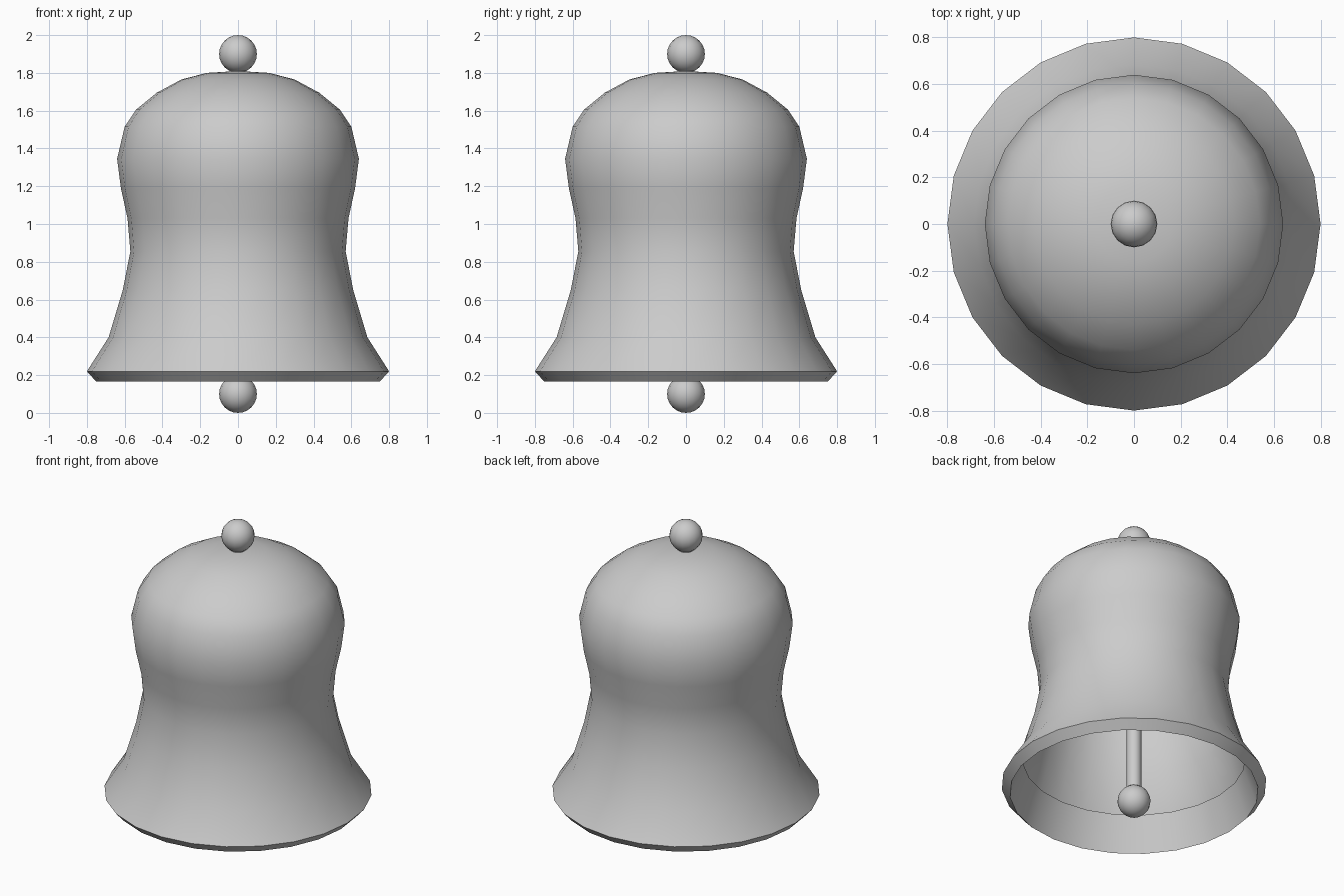
import bpy, bmesh
from math import cos, sin, tau, radians

if "Cube" in bpy.data.objects:
    bpy.data.objects.remove(bpy.data.objects["Cube"])

SIDES = 24


def smooth(obj, angle=40):
    bpy.ops.object.select_all(action='DESELECT')
    obj.select_set(True)
    bpy.context.view_layer.objects.active = obj
    bpy.ops.object.shade_smooth_by_angle(angle=radians(angle))


def lathe(name, profile):
    """Revolve (radius, z) points around the z axis."""
    bm = bmesh.new()
    rings = []
    for r, z in profile:
        if r == 0:
            rings.append([bm.verts.new((0, 0, z))] * SIDES)
        else:
            rings.append([bm.verts.new((r * cos(tau * i / SIDES), r * sin(tau * i / SIDES), z))
                          for i in range(SIDES)])
    for a, b in zip(rings, rings[1:]):
        for i in range(SIDES):
            j = (i + 1) % SIDES
            quad = list(dict.fromkeys([a[i], a[j], b[j], b[i]]))
            bm.faces.new(quad)
    mesh = bpy.data.meshes.new(name)
    bm.to_mesh(mesh)
    bm.free()
    obj = bpy.data.objects.new(name, mesh)
    bpy.context.collection.objects.link(obj)
    smooth(obj)


def ball(name, z):
    bpy.ops.mesh.primitive_uv_sphere_add(segments=16, ring_count=12, radius=0.1, location=(0, 0, z))
    bpy.context.object.name = name
    smooth(bpy.context.object)


# bell shell: folded inner lip, rim, flared skirt, waist, shoulder and dome
lathe("bell_shell", [
    (0.67, 0.39), (0.75, 0.165), (0.80, 0.22), (0.685, 0.40), (0.61, 0.65),
    (0.57, 0.855), (0.585, 1.03), (0.62, 1.19), (0.64, 1.345), (0.60, 1.515),
    (0.54, 1.605), (0.43, 1.695), (0.30, 1.765), (0.165, 1.80), (0, 1.81)])

# handle knob on top and clapper ball below
ball("top_knob", 1.9)
ball("clapper_ball", 0.1)

# rod joining clapper and knob through the dome
bpy.ops.mesh.primitive_cylinder_add(vertices=16, radius=0.045, depth=1.8, location=(0, 0, 1.0))
bpy.context.object.name = "clapper_rod"
smooth(bpy.context.object)
